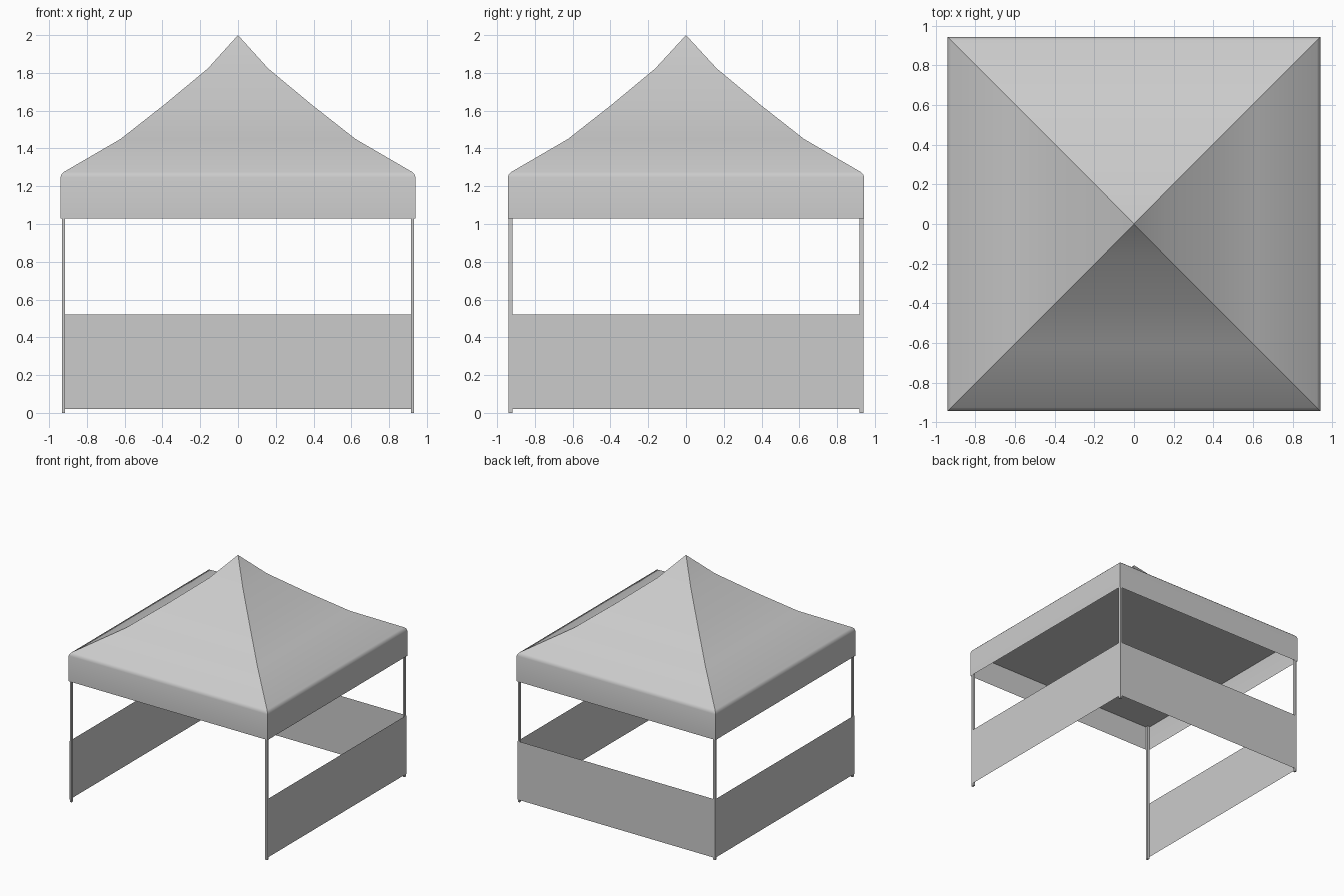
import bpy, bmesh
from math import radians

if "Cube" in bpy.data.objects:
    bpy.data.objects.remove(bpy.data.objects["Cube"])

HX, HY = 0.94, 0.943            # canopy half sizes


def make_object(name, bm):
    bmesh.ops.recalc_face_normals(bm, faces=bm.faces)
    mesh = bpy.data.meshes.new(name)
    bm.to_mesh(mesh)
    bm.free()
    obj = bpy.data.objects.new(name, mesh)
    bpy.context.collection.objects.link(obj)
    return obj


def box(name, lo, hi):
    bm = bmesh.new()
    bmesh.ops.create_cube(bm, size=1)
    for v in bm.verts:
        v.co = [(a + b) / 2 + c * (b - a) for a, b, c in zip(lo, hi, v.co)]
    return make_object(name, bm)


def sheet(name, corners):
    bm = bmesh.new()
    bm.faces.new([bm.verts.new(c) for c in corners])
    return make_object(name, bm)


def ring(bm, inset, z):
    x, y = HX - inset, HY - inset
    return [bm.verts.new((sx * x, sy * y, z))
            for sx, sy in ((-1, -1), (1, -1), (1, 1), (-1, 1))]


# Canopy: square rings from valance hem over rounded eave up the swept roof
bm = bmesh.new()
profile = [(0, 1.03), (0, 1.247), (0.005, 1.263), (0.017, 1.275),
           (0.318, 1.45), (0.55, 1.632), (0.78, 1.823)]
rings = [ring(bm, i, z) for i, z in profile]
for a, b in zip(rings, rings[1:]):
    for i in range(4):
        j = (i + 1) % 4
        bm.faces.new((a[i], a[j], b[j], b[i]))
peak = bm.verts.new((0, 0, 2.0))
for i in range(4):
    bm.faces.new((rings[-1][i], rings[-1][(i + 1) % 4], peak))
canopy = make_object("canopy", bm)
bpy.context.view_layer.objects.active = canopy
canopy.select_set(True)
bpy.ops.object.shade_smooth_by_angle(angle=radians(35))

# Flat ceiling under the roof
cx, cy, cz = HX - 0.002, HY - 0.002, 1.24
sheet("ceiling", [(-cx, -cy, cz), (-cx, cy, cz), (cx, cy, cz), (cx, -cy, cz)])

# Four square legs
for side, sx in (("left", -1), ("right", 1)):
    for end, sy in (("front", -1), ("back", 1)):
        xs = sorted((sx * 0.915, sx * 0.932))
        ys = sorted((sy * 0.918, sy * 0.94))
        box(f"{end}_{side}_leg", (xs[0], ys[0], 0), (xs[1], ys[1], 1.24))

# Half-height side and back walls, front left open
Z0, Z1, PX, PY = 0.02, 0.52, 0.933, 0.941
for side, sx in (("left", -1), ("right", 1)):
    x = sx * PX
    sheet(f"{side}_wall", [(x, -PY, Z0), (x, PY, Z0), (x, PY, Z1), (x, -PY, Z1)])
sheet("back_wall", [(-PX, PY, Z0), (PX, PY, Z0), (PX, PY, Z1), (-PX, PY, Z1)])
